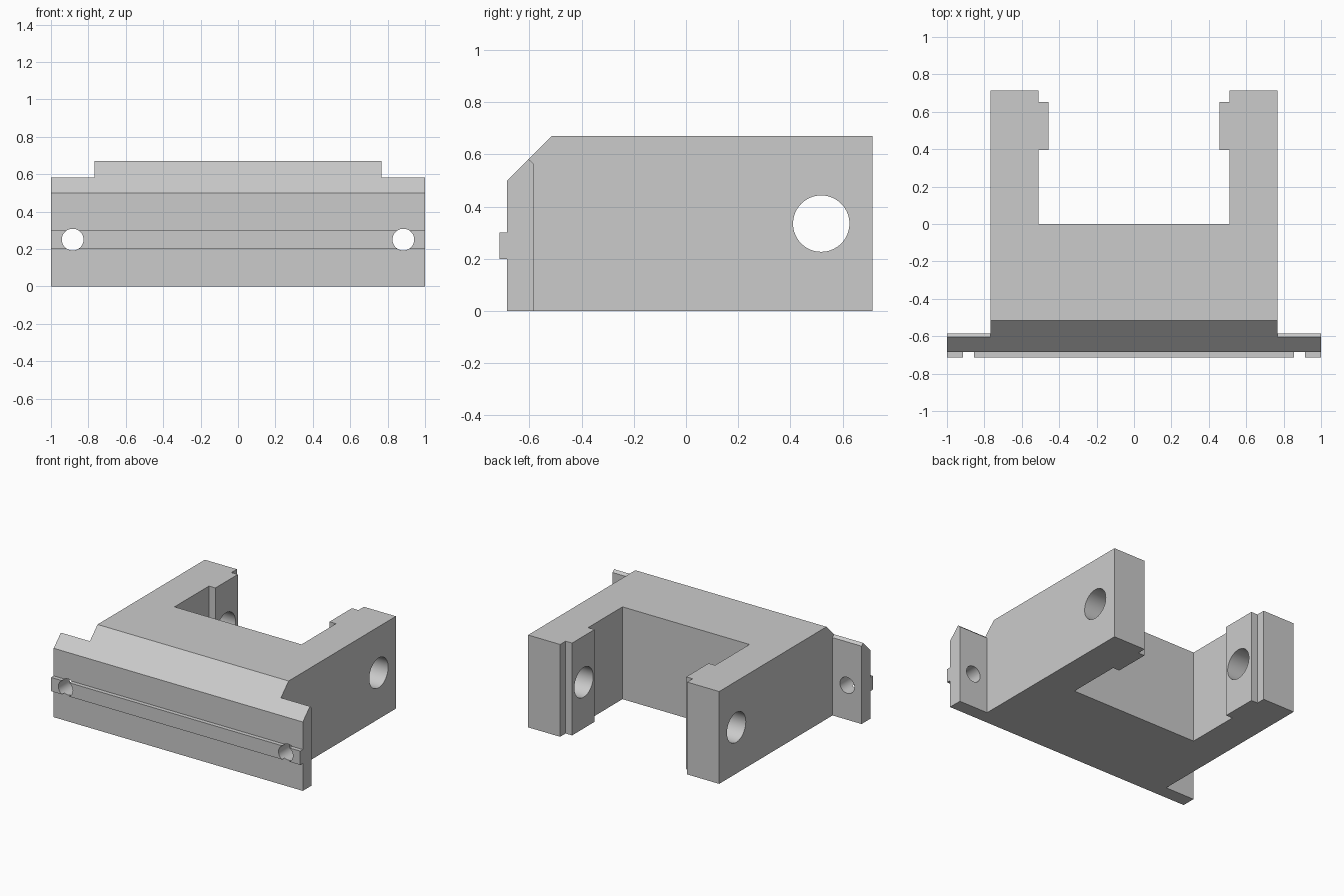
import bpy
import bmesh
from math import pi
from mathutils import Matrix, Vector

cube = bpy.data.objects.get("Cube")
if cube:
    bpy.data.objects.remove(cube, do_unlink=True)

grey = bpy.data.materials.new("plain grey")
grey.use_nodes = True
grey.diffuse_color = (0.6, 0.6, 0.6, 1)
grey.node_tree.nodes["Principled BSDF"].inputs["Base Color"].default_value = (0.6, 0.6, 0.6, 1)


def make_object(name, bm):
    bmesh.ops.recalc_face_normals(bm, faces=bm.faces[:])
    mesh = bpy.data.meshes.new(name)
    bm.to_mesh(mesh)
    bm.free()
    mesh.materials.append(grey)
    obj = bpy.data.objects.new(name, mesh)
    bpy.context.collection.objects.link(obj)
    return obj


def side_profile(name, points, half_width):
    """Extrude a (y, z) outline across x."""
    bm = bmesh.new()
    face = bm.faces.new([bm.verts.new((-half_width, y, z)) for y, z in points])
    moved = bmesh.ops.extrude_face_region(bm, geom=[face])["geom"]
    verts = [v for v in moved if isinstance(v, bmesh.types.BMVert)]
    bmesh.ops.translate(bm, verts=verts, vec=(2 * half_width, 0, 0))
    return make_object(name, bm)


def box(name, low, high):
    low, high = Vector(low), Vector(high)
    bm = bmesh.new()
    bmesh.ops.create_cube(bm, size=1, matrix=Matrix.Translation((low + high) / 2)
                          @ Matrix.Diagonal((*(high - low), 1)))
    return make_object(name, bm)


def rod(name, centre, radius, length, axis):
    bm = bmesh.new()
    turn = Matrix.Rotation(pi / 2, 4, "Y" if axis == "X" else "X")
    bmesh.ops.create_cone(bm, cap_ends=True, segments=64, radius1=radius, radius2=radius,
                          depth=length, matrix=Matrix.Translation(centre) @ turn)
    return make_object(name, bm)


def combine(target, other, operation):
    """Apply one boolean and remove the helper."""
    mod = target.modifiers.new(operation.lower(), "BOOLEAN")
    mod.operation = operation
    mod.solver = "EXACT"
    mod.object = other
    bpy.context.view_layer.objects.active = target
    bpy.ops.object.modifier_apply(modifier=mod.name)
    bpy.data.objects.remove(other, do_unlink=True)


# U-shaped body with a sloped front edge
bracket = side_profile("clamp_bracket", [(-0.685, 0), (0.715, 0), (0.715, 0.67),
                                         (-0.515, 0.67), (-0.685, 0.5)], 0.767)
combine(bracket, box("slot", (-0.51, 0, -1), (0.51, 1, 1)), "DIFFERENCE")

# Wide front flange with its locating rib
flange = side_profile("front_flange", [
    (-0.685, 0), (-0.585, 0), (-0.585, 0.565), (-0.603, 0.582), (-0.685, 0.5),
    (-0.685, 0.3), (-0.715, 0.3), (-0.715, 0.2), (-0.685, 0.2)], 1)
combine(bracket, flange, "UNION")

for side in (-1, 1):
    # Raised pad on the inside of each arm
    inner, outer = sorted((side * 0.458, side * 0.6))
    combine(bracket, box("arm_pad", (inner, 0.395, 0), (outer, 0.652, 0.67)), "UNION")
    # Pin hole through the arm and screw hole through the flange
    combine(bracket, rod("pin_hole", (side * 0.6, 0.518, 0.335), 0.108, 0.6, "X"), "DIFFERENCE")
    combine(bracket, rod("screw_hole", (side * 0.884, -0.65, 0.25), 0.058, 0.4, "Y"), "DIFFERENCE")

# Smooth hole walls, sharp edges elsewhere
bpy.ops.object.select_all(action="DESELECT")
bracket.select_set(True)
bpy.context.view_layer.objects.active = bracket
bpy.ops.object.shade_smooth_by_angle(angle=pi / 6)
